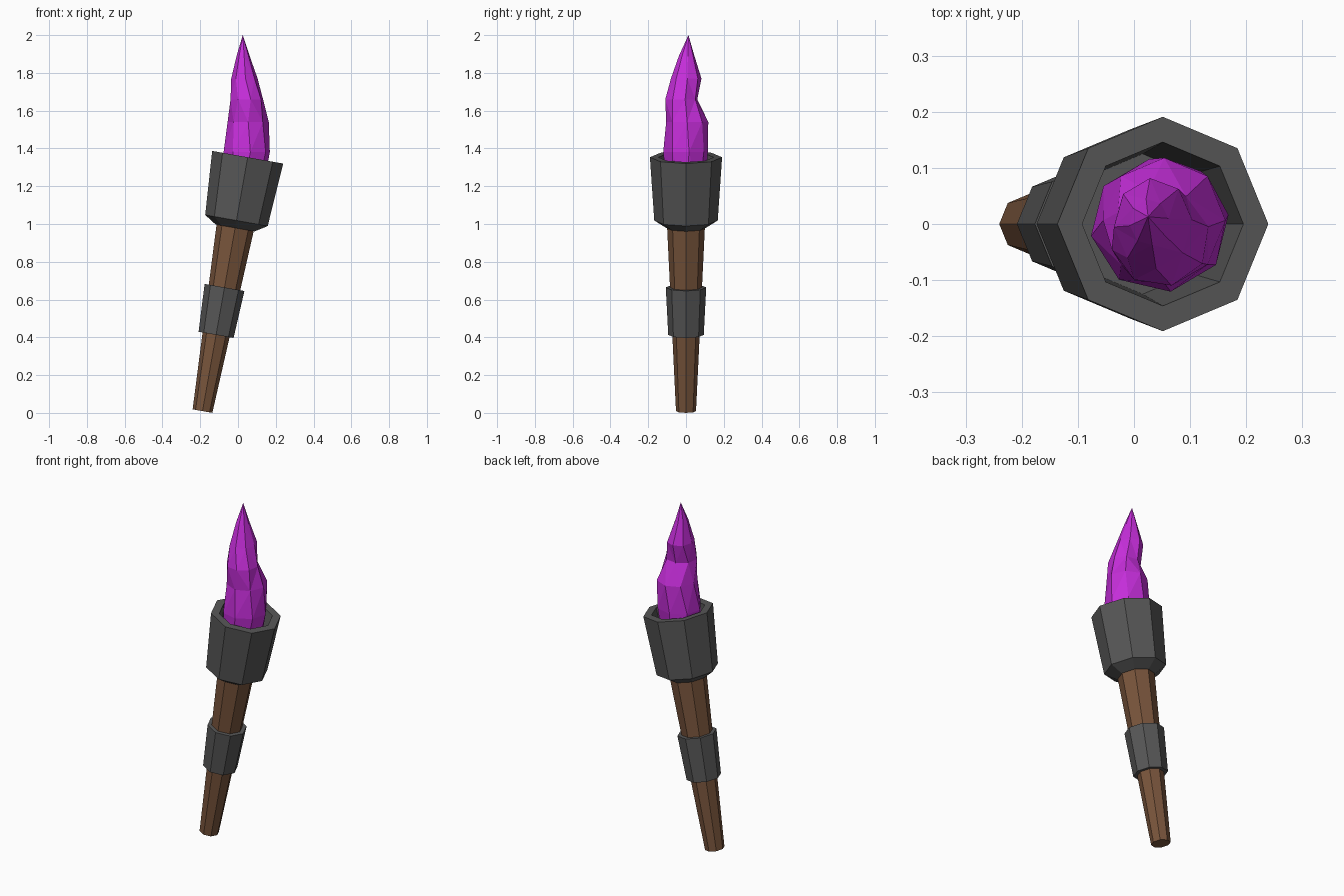
import bpy, bmesh, math
from mathutils import Matrix, Vector

cube = bpy.data.objects.get("Cube")
if cube:
    bpy.data.objects.remove(cube)


def material(name, rgb):
    m = bpy.data.materials.new(name)
    m.use_nodes = True
    m.diffuse_color = (*rgb, 1)
    bsdf = next(n for n in m.node_tree.nodes if n.type == 'BSDF_PRINCIPLED')
    bsdf.inputs["Base Color"].default_value = (*rgb, 1)
    return m


wood = material("brown wood", (0.19, 0.09, 0.045))
iron = material("dark grey iron", (0.095, 0.095, 0.095))
fire = material("purple flame", (0.56, 0.027, 0.70))

SIDES = 8
TILT = Matrix.Translation((-0.188, 0, 0.0095)) @ Matrix.Rotation(math.radians(10.1), 4, 'Y')


def loft(name, rings, mat, matrix=Matrix(), tip=None, triangles=False):
    """Join eight-sided rings (x, y, z, radius x, radius y, turn), closing both ends."""
    bm = bmesh.new()
    loops = []
    for x, y, z, rx, ry, turn in rings:
        angles = [math.tau * (i + turn) / SIDES for i in range(SIDES)]
        loops.append([bm.verts.new((x + rx * math.cos(a), y + ry * math.sin(a), z))
                      for a in angles])
    for low, high in zip(loops, loops[1:]):
        for i in range(SIDES):
            j = (i + 1) % SIDES
            bm.faces.new((low[i], low[j], high[j], high[i]))
    bm.faces.new(loops[0][::-1])
    if tip:
        point = bm.verts.new(tip)
        for i in range(SIDES):
            bm.faces.new((loops[-1][i], loops[-1][(i + 1) % SIDES], point))
    else:
        bm.faces.new(loops[-1])
    if triangles:
        bmesh.ops.triangulate(bm, faces=bm.faces[:])
    bmesh.ops.recalc_face_normals(bm, faces=bm.faces[:])
    mesh = bpy.data.meshes.new(name)
    bm.to_mesh(mesh)
    bm.free()
    mesh.materials.append(mat)
    obj = bpy.data.objects.new(name, mesh)
    obj.matrix_world = matrix
    bpy.context.collection.objects.link(obj)
    return obj


def turned(name, profile, mat):
    """Eight-sided part around the tilted axis, from (radius, height) pairs."""
    return loft(name, [(0, 0, h, r, r, 0) for r, h in profile], mat, TILT)


# Tapered handle and its collar
turned("handle", [(0.053, 0), (0.102, 1.03)], wood)
turned("collar", [(0.094, 0.41), (0.107, 0.665)], iron)

# Hollow cup with a chamfered foot
turned("cup", [(0.105, 0.985), (0.168, 1.025), (0.191, 1.365),
               (0.146, 1.365), (0.125, 1.16)], iron)


# Faceted, upright flame given by its extents at each height
def extent(z, x0, x1, y0, y1, turn):
    return ((x0 + x1) / 2, (y0 + y1) / 2, z, (x1 - x0) / 2, (y1 - y0) / 2, turn)


flame_rings = [
    extent(1.18, -0.07, 0.13, -0.10, 0.10, 0),
    extent(1.38, -0.078, 0.17, -0.122, 0.117, 0.2),
    extent(1.54, -0.055, 0.163, -0.105, 0.118, 0),
    extent(1.66, -0.042, 0.135, -0.112, 0.062, 0.3),
    extent(1.77, -0.036, 0.104, -0.08, 0.082, 0.1),
    extent(1.89, -0.008, 0.062, -0.038, 0.045, 0.2),
]
loft("flame", flame_rings, fire, tip=Vector((0.025, 0.013, 2.0)), triangles=True)
